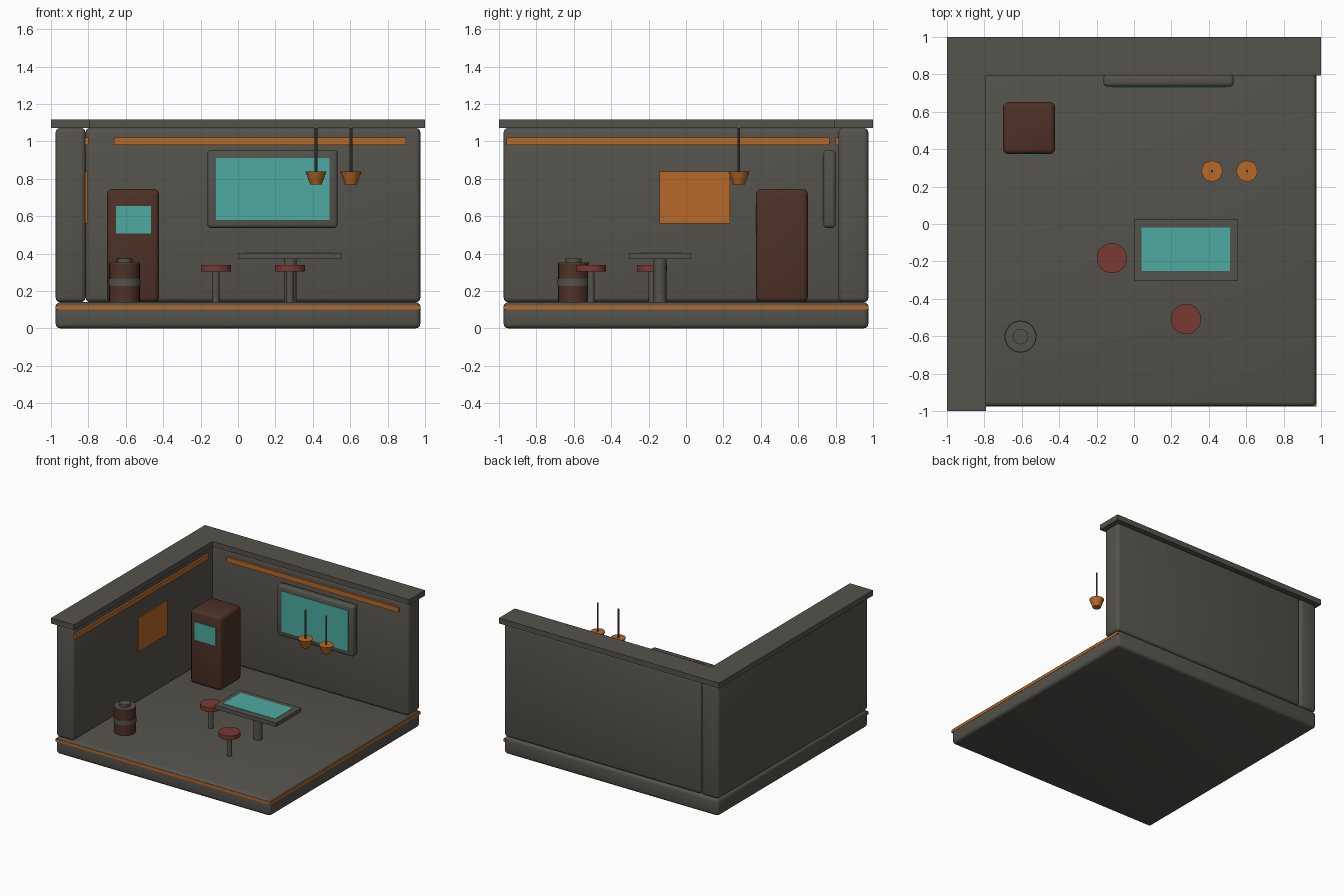
import bpy
import bmesh
from mathutils import Matrix, Vector

if "Cube" in bpy.data.objects:
    bpy.data.objects.remove(bpy.data.objects["Cube"], do_unlink=True)


def material(name, r, g, b):
    mat = bpy.data.materials.new(name)
    mat.use_nodes = True
    mat.diffuse_color = (r, g, b, 1)
    mat.node_tree.nodes["Principled BSDF"].inputs["Base Color"].default_value = (r, g, b, 1)
    return mat


GREY = material("warm_grey", 0.09, 0.085, 0.072)
ORANGE = material("burnt_orange", 0.47, 0.14, 0.02)
TEAL = material("screen_teal", 0.075, 0.41, 0.36)
BROWN = material("dark_brown", 0.075, 0.031, 0.019)
RED = material("seat_red", 0.19, 0.042, 0.032)


def finish(bm, name, mat):
    """Smooth curved areas, keep hard edges, and add the object to the scene."""
    for face in bm.faces:
        face.smooth = True
    for edge in bm.edges:
        edge.smooth = edge.calc_face_angle(0) < 0.6
    mesh = bpy.data.meshes.new(name)
    bm.to_mesh(mesh)
    bm.free()
    mesh.materials.append(mat)
    obj = bpy.data.objects.new(name, mesh)
    bpy.context.collection.objects.link(obj)
    return obj


def box(name, mat, x, y, z, bevel=0):
    """Box from its (min, max) range on each axis, with optional rounded edges."""
    bm = bmesh.new()
    bmesh.ops.create_cube(bm, size=1)
    bmesh.ops.scale(bm, verts=bm.verts, vec=[r[1] - r[0] for r in (x, y, z)])
    bmesh.ops.translate(bm, verts=bm.verts, vec=[sum(r) / 2 for r in (x, y, z)])
    if bevel:
        bmesh.ops.bevel(bm, geom=bm.edges[:], offset=bevel, segments=3,
                        profile=0.5, affect='EDGES')
    return finish(bm, name, mat)


def cylinder(name, mat, centre, z, radius, top_radius=None, sides=24):
    bm = bmesh.new()
    place = Matrix.Translation(Vector((*centre, sum(z) / 2)))
    bmesh.ops.create_cone(bm, cap_ends=True, segments=sides, radius1=radius,
                          radius2=radius if top_radius is None else top_radius,
                          depth=z[1] - z[0], matrix=place)
    return finish(bm, name, mat)


FLOOR = 0.14    # top of the floor slab
OUT = 0.975     # outer face of slab and walls
IN = 0.815      # inner face of walls
WALL = (FLOOR, 1.072)
CAP = (1.072, 1.116)

# Room shell
box("floor_slab", GREY, (-OUT, OUT), (-OUT, OUT), (0, FLOOR), 0.025)
box("left_wall", GREY, (-OUT, -IN), (-OUT, OUT), WALL, 0.025)
box("back_wall", GREY, (-IN, OUT), (IN, OUT), WALL, 0.025)
box("back_wall_cap", GREY, (-1, 1), (0.795, 1), CAP)
box("left_wall_cap", GREY, (-1, -0.79), (-1, 0.795), CAP)

# Orange edge trim and wall strips
EDGE = (-OUT - 0.002, OUT + 0.002)
box("front_floor_trim", ORANGE, EDGE, (EDGE[0], -0.955), (0.1, 0.122))
box("right_floor_trim", ORANGE, (0.955, EDGE[1]), EDGE, (0.1, 0.122))
box("back_wall_strip", ORANGE, (-0.663, 0.898), (0.8, 0.82), (0.98, 1.02))
box("left_wall_strip", ORANGE, (-0.82, -0.8), (-0.96, 0.768), (0.98, 1.02))
box("wall_poster", ORANGE, (-0.82, -0.805), (-0.142, 0.234), (0.56, 0.838))

# Wall window
box("window_frame", GREY, (-0.163, 0.532), (0.735, 0.8), (0.537, 0.953), 0.018)
box("window_glass", TEAL, (-0.118, 0.49), (0.731, 0.738), (0.58, 0.912))

# Cabinet with a small screen
box("cabinet", BROWN, (-0.7, -0.422), (0.374, 0.651), (FLOOR, 0.745), 0.027)
box("cabinet_screen", TEAL, (-0.653, -0.464), (0.369, 0.377), (0.508, 0.655))

# Table with an inlaid screen
box("table_top", GREY, (0, 0.557), (-0.302, 0.025), (0.37, 0.402))
box("table_screen", TEAL, (0.04, 0.512), (-0.25, -0.02), (0.4, 0.405))
cylinder("table_leg", GREY, (0.28, -0.139), (FLOOR, 0.37), 0.034)

# Stools
for side, centre in (("left", (0.278, -0.508)), ("right", (-0.118, -0.182))):
    cylinder(side + "_stool_stem", GREY, centre, (FLOOR, 0.305), 0.019, sides=16)
    cylinder(side + "_stool_seat", RED, centre, (0.305, 0.338), 0.081)

# Drum
drum = (-0.607, -0.602)
cylinder("drum_body", BROWN, drum, (FLOOR, 0.348), 0.082)
cylinder("drum_lid", GREY, drum, (0.346, 0.351), 0.083)
cylinder("drum_band", GREY, drum, (0.226, 0.266), 0.086)
cylinder("drum_cap", GREY, drum, (0.351, 0.374), 0.042, sides=16)

# Hanging lamps
for side, x in (("left", 0.604), ("right", 0.417)):
    cylinder(side + "_lamp_shade", ORANGE, (x, 0.283), (0.77, 0.838), 0.031, 0.056, 20)
    cylinder(side + "_lamp_rod", GREY, (x, 0.283), (0.838, 1.072), 0.007, sides=8)
